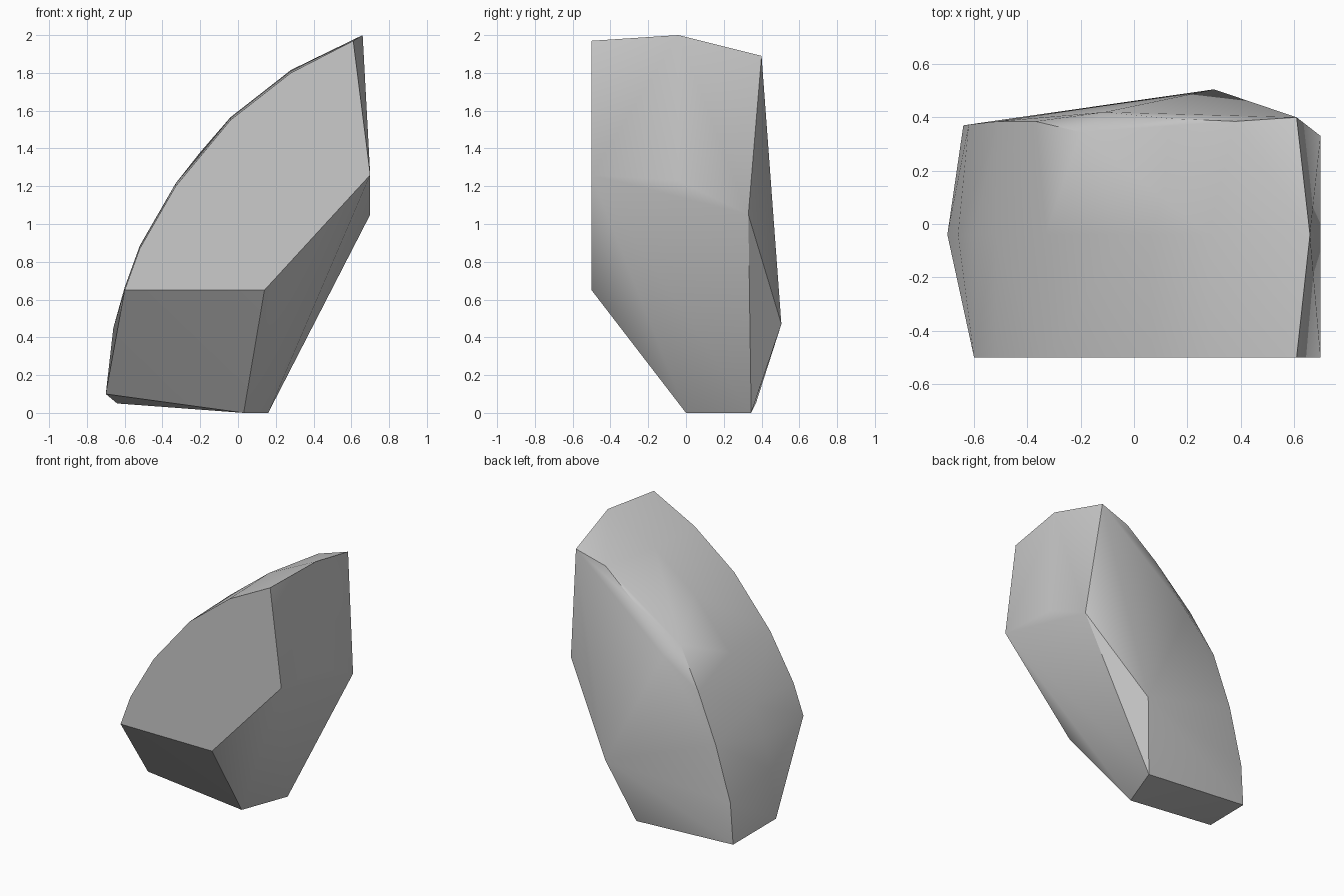
import bpy
import bmesh
import math

cube = bpy.data.objects.get("Cube")
if cube:
    bpy.data.objects.remove(cube, do_unlink=True)


def make_material(name, level):
    """Plain grey material with matching viewport and render colour."""
    colour = (level, level, level, 1.0)
    material = bpy.data.materials.new(name)
    material.use_nodes = True
    material.diffuse_color = colour
    shader = next(n for n in material.node_tree.nodes if n.type == "BSDF_PRINCIPLED")
    shader.inputs["Base Color"].default_value = colour
    return material


def at_depth(profile, y):
    """Place an x-z profile at a depth."""
    return [(x, y, z) for x, z in profile]


def make_faceted_stone(name, points, material):
    """Wrap a skin around the corner points and merge its flat facets."""
    bm = bmesh.new()
    for point in points:
        bm.verts.new(point)
    result = bmesh.ops.convex_hull(bm, input=bm.verts[:])
    loose = {item for item in result["geom_interior"] + result["geom_unused"]
             if isinstance(item, bmesh.types.BMVert)}
    bmesh.ops.delete(bm, geom=list(loose), context="VERTS")
    bmesh.ops.dissolve_limit(bm, angle_limit=math.radians(1),
                             verts=bm.verts[:], edges=bm.edges[:])
    bmesh.ops.recalc_face_normals(bm, faces=bm.faces[:])
    mesh = bpy.data.meshes.new(name)
    bm.to_mesh(mesh)
    bm.free()
    mesh.materials.append(material)
    stone = bpy.data.objects.new(name, mesh)
    bpy.context.collection.objects.link(stone)
    return stone


# Curved outer edge, from the tip down to the foot
tip = (0.61, 1.97)
arc = [(0.28, 1.8), (-0.04, 1.55), (-0.33, 1.2), (-0.52, 0.87), (-0.6, 0.65)]

# Flat front face
front = at_depth([tip, *arc, (0.14, 0.65), (0.7, 1.26)], -0.5)

# Middle section, swelling slightly beyond the front
swollen = [(x, z + 0.015) for x, z in arc]
middle = at_depth([(0.66, 2), *swollen, (-0.66, 0.45), (-0.7, 0.1), (0.7, 1.23)], -0.04)

# Flat base, with its inner corner under the front
base = [(0.03, 0, 0), (0.16, 0.345, 0), (-0.64, 0.37, 0.05)]

# Chipped rear rim along the curved edge
rim = [(0.61, 0.4, 1.89), (0.38, 0.385, 1.82), (0.14, 0.395, 1.62),
       (-0.2, 0.345, 1.38), (-0.37, 0.385, 1.1), (-0.51, 0.385, 0.75),
       (-0.62, 0.373, 0.35)]

# Bulging corners of the rear
rear = [(0.7, 0.33, 1.05), (0.3, 0.505, 0.47), (-0.11, 0.42, 1.31)]

stone = make_faceted_stone("stone_shard", front + middle + base + rim + rear,
                           make_material("stone grey", 0.6))

# Soft shading across shallow facets, crisp at the sharp edges
bpy.ops.object.select_all(action="DESELECT")
stone.select_set(True)
bpy.context.view_layer.objects.active = stone
bpy.ops.object.shade_smooth_by_angle(angle=math.radians(30))
